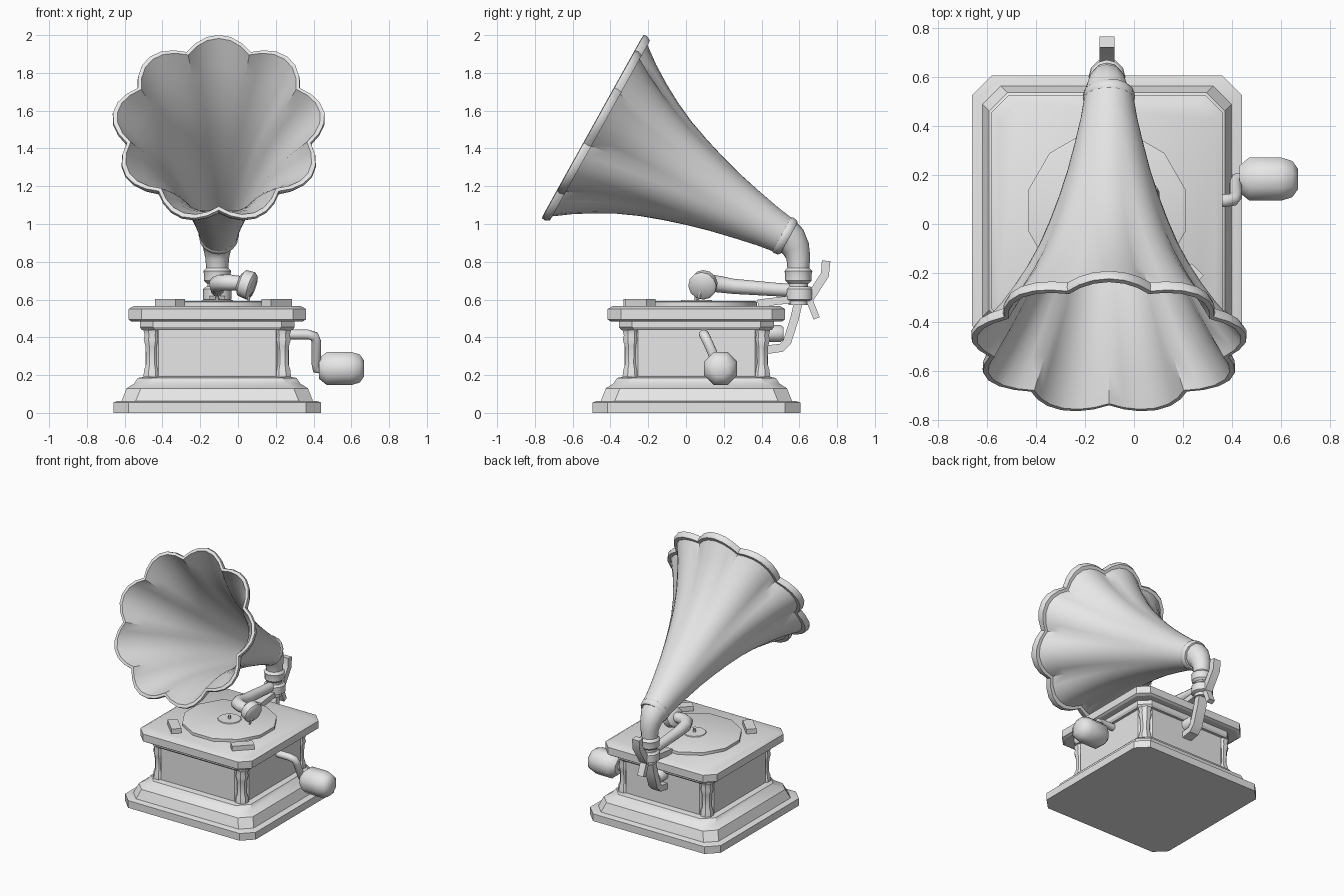
import bpy
import bmesh
from math import sin, cos, pi, radians
from mathutils import Vector

if "Cube" in bpy.data.objects:
    bpy.data.objects.remove(bpy.data.objects["Cube"])

GREY = (0.8, 0.8, 0.8, 1)
grey = bpy.data.materials.new("plain_grey")
grey.use_nodes = True
grey.diffuse_color = GREY
grey.node_tree.nodes["Principled BSDF"].inputs["Base Color"].default_value = GREY

CX, CY = -0.11, 0.055  # middle of the cabinet


def loft(name, rings, angle=35, caps=True):
    """Skin a list of equal-length point rings into one object."""
    bm = bmesh.new()
    rows = [[bm.verts.new(p) for p in ring] for ring in rings]
    n = len(rows[0])
    for a, b in zip(rows, rows[1:]):
        for i in range(n):
            j = (i + 1) % n
            bm.faces.new((a[i], a[j], b[j], b[i]))
    if caps:
        bm.faces.new(rows[0][::-1])
        bm.faces.new(rows[-1])
    bmesh.ops.recalc_face_normals(bm, faces=bm.faces)
    mesh = bpy.data.meshes.new(name)
    bm.to_mesh(mesh)
    bm.free()
    mesh.materials.append(grey)
    ob = bpy.data.objects.new(name, mesh)
    bpy.context.collection.objects.link(ob)
    bpy.ops.object.select_all(action="DESELECT")
    ob.select_set(True)
    bpy.context.view_layer.objects.active = ob
    bpy.ops.object.shade_smooth_by_angle(angle=radians(angle))
    return ob


def sweep(name, path, sizes, sides=12, phase=0.0, angle=50):
    """Sweep a round or square section; a size is a radius or an (a, b) pair."""
    pts = [Vector(p) for p in path]
    if not isinstance(sizes, list):
        sizes = [sizes] * len(pts)
    rings, side = [], None
    for i, p in enumerate(pts):
        t = (pts[min(i + 1, len(pts) - 1)] - pts[max(i - 1, 0)]).normalized()
        if side is None:
            side = Vector((0, 0, 1)) if abs(t.x) > 0.8 else Vector((1, 0, 0))
        side = (side - t * side.dot(t)).normalized()
        up = t.cross(side)
        a, b = sizes[i] if isinstance(sizes[i], tuple) else (sizes[i], sizes[i])
        rings.append([p + side * a * cos(phase + 2 * pi * k / sides)
                      + up * b * sin(phase + 2 * pi * k / sides) for k in range(sides)])
    return loft(name, rings, angle)


def bar(name, path, width, depth):
    """Flat-sided bar of full width and depth along a path."""
    k = 0.5 ** 0.5
    return sweep(name, path, (width * k, depth * k), 4, pi / 4, 30)


def tier(name, levels, cut):
    """Stack of square outlines with cut corners; levels are (half, z)."""
    rings = []
    for h, z in levels:
        c = h - cut
        rings.append([(CX + x, CY + y, z) for x, y in
                      ((h, -c), (h, c), (c, h), (-c, h), (-h, c), (-h, -c), (-c, -h), (c, -h))])
    return loft(name, rings, 25)


def post(name, x, y, levels, sides=12, phase=0.0):
    """Upright turned part; levels are (radius, z)."""
    return sweep(name, [(x, y, z) for r, z in levels], [r for r, z in levels], sides, phase, 40)


# Cabinet
tier("plinth", [(0.55, 0), (0.55, 0.055), (0.53, 0.062)], 0.08)
tier("base_moulding", [(0.51, 0.055), (0.5, 0.08), (0.48, 0.13), (0.44, 0.155),
                       (0.42, 0.185), (0.38, 0.192)], 0.075)
tier("cabinet_body", [(0.38, 0.18), (0.38, 0.45)], 0.07)
tier("cornice", [(0.40, 0.44), (0.41, 0.455), (0.41, 0.49)], 0.07)
tier("lid", [(0.455, 0.485), (0.47, 0.495), (0.47, 0.55), (0.44, 0.567)], 0.07)
for sx in (-1, 1):
    for sy in (-1, 1):
        post("corner_column", CX + sx * 0.345, CY + sy * 0.345,
             [(0.05, 0.19), (0.045, 0.23), (0.034, 0.26), (0.037, 0.35),
              (0.048, 0.39), (0.042, 0.41), (0.05, 0.44)], 8, pi / 8)

# Turntable
post("platter", CX, CY, [(0.331, 0.56), (0.331, 0.588), (0.32, 0.592)], 12, pi / 12)
post("record_label", CX, CY, [(0.085, 0.59), (0.08, 0.597)])
post("spindle", CX, CY, [(0.012, 0.59), (0.01, 0.62)], 8)
for x, y, s in ((0.205, -0.24, 1), (-0.36, -0.25, -1)):
    d = 0.055
    bar("lid_catch", [(x - d * s, y - d, 0.58), (x + d * s, y + d, 0.58)], 0.07, 0.045)

# Crank
sweep("crank_shaft", [(0.25, 0.095, 0.415), (0.37, 0.095, 0.415), (0.405, 0.1, 0.405),
                      (0.415, 0.115, 0.375), (0.415, 0.165, 0.26), (0.415, 0.18, 0.235),
                      (0.45, 0.182, 0.232)], 0.026)
handle = [(0.43, 0.06), (0.47, 0.095), (0.6, 0.095), (0.645, 0.08), (0.668, 0.045)]
sweep("crank_handle", [(x, 0.183, 0.235) for x, r in handle], [r for x, r in handle],
      8, pi / 8, 50)

# Horn: scalloped surface around a tilted straight axis
THROAT = Vector((CX + 0.008, 0.535, 0.93))
AXIS = Vector((0, -0.874, 0.486)).normalized()
UP = Vector((0, 0.486, 0.874)).normalized()
SIDE = Vector((1, 0, 0))
LOBES, STEPS = 9, 6


def horn_ring(t, r):
    lobe = 0.13 * max(0.0, t / 1.18) ** 2.5
    ring = []
    for k in range(LOBES * STEPS):
        a = 2 * pi * k / (LOBES * STEPS)
        s = r * (1 - lobe * (1 - abs(cos(a * LOBES / 2))))
        ring.append(THROAT + AXIS * t + UP * s * cos(a) + SIDE * s * sin(a))
    return ring


outer = [(0, 0.097), (0.12, 0.115), (0.25, 0.142), (0.38, 0.172), (0.5, 0.206), (0.62, 0.245),
         (0.74, 0.29), (0.85, 0.342), (0.95, 0.398), (1.05, 0.462), (1.14, 0.53)]
lip = [(1.14, 0.556), (1.165, 0.57), (1.183, 0.568), (1.186, 0.545), (1.165, 0.53)]
inner = [(t + 0.006, r - 0.013) for t, r in reversed(outer[:-1])]
loft("horn", [horn_ring(t, r) for t, r in outer + lip + inner], 40)

# Horn neck
sweep("horn_elbow", [(CX, 0.52, 0.94), (CX, 0.555, 0.915), (CX, 0.582, 0.87),
                     (CX, 0.595, 0.82), (CX, 0.595, 0.74)],
      [0.096, 0.087, 0.074, 0.063, 0.056])
sweep("throat_band", [THROAT + AXIS * t for t in (-0.012, 0.0, 0.025, 0.035)],
      [0.095, 0.104, 0.107, 0.1], 16)
post("neck_collar", CX, 0.595, [(0.055, 0.685), (0.07, 0.7), (0.07, 0.735),
                                (0.074, 0.75), (0.058, 0.768)])
post("neck_pipe", CX, 0.595, [(0.052, 0.57), (0.052, 0.7)])
post("neck_flange", CX, 0.6, [(0.06, 0.592), (0.075, 0.6), (0.075, 0.655), (0.06, 0.668)])

# Bracket on the back of the cabinet
bar("bracket_arm", [(CX, 0.60, 0.61), (CX, 0.575, 0.5), (CX, 0.535, 0.375),
                    (CX, 0.505, 0.345), (CX, 0.43, 0.335)], 0.075, 0.045)
sweep("bracket_boss", [(CX, 0.42, 0.42), (CX, 0.5, 0.42), (CX, 0.515, 0.42)],
      [0.045, 0.045, 0.035])
bar("bracket_rest", [(CX, 0.38, 0.58), (CX, 0.55, 0.6)], 0.08, 0.04)

# Locking lever behind the neck
bar("lever_upper", [(CX, 0.742, 0.805), (CX, 0.735, 0.73), (CX, 0.65, 0.6)], 0.06, 0.045)
bar("lever_lower", [(CX, 0.64, 0.63), (CX, 0.692, 0.5)], 0.05, 0.035)

# Tone arm and sound box
sweep("tone_arm", [(CX, 0.6, 0.645), (CX, 0.45, 0.655), (CX, 0.25, 0.67), (CX, 0.17, 0.682),
                   (-0.09, 0.12, 0.69), (-0.04, 0.095, 0.69), (0.04, 0.09, 0.685)],
      [0.034, 0.036, 0.04, 0.044, 0.044, 0.042, 0.036])
box = [(-0.025, 0.05), (-0.01, 0.072), (0.045, 0.076), (0.06, 0.06)]
sweep("sound_box", [Vector((0.03, 0.095, 0.685)) + Vector((0.87, -0.2, -0.3)) * t for t, r in box],
      [r for t, r in box], 12)
sweep("needle", [(0.06, 0.08, 0.64), (0.055, 0.06, 0.592)], [0.014, 0.005], 6)
